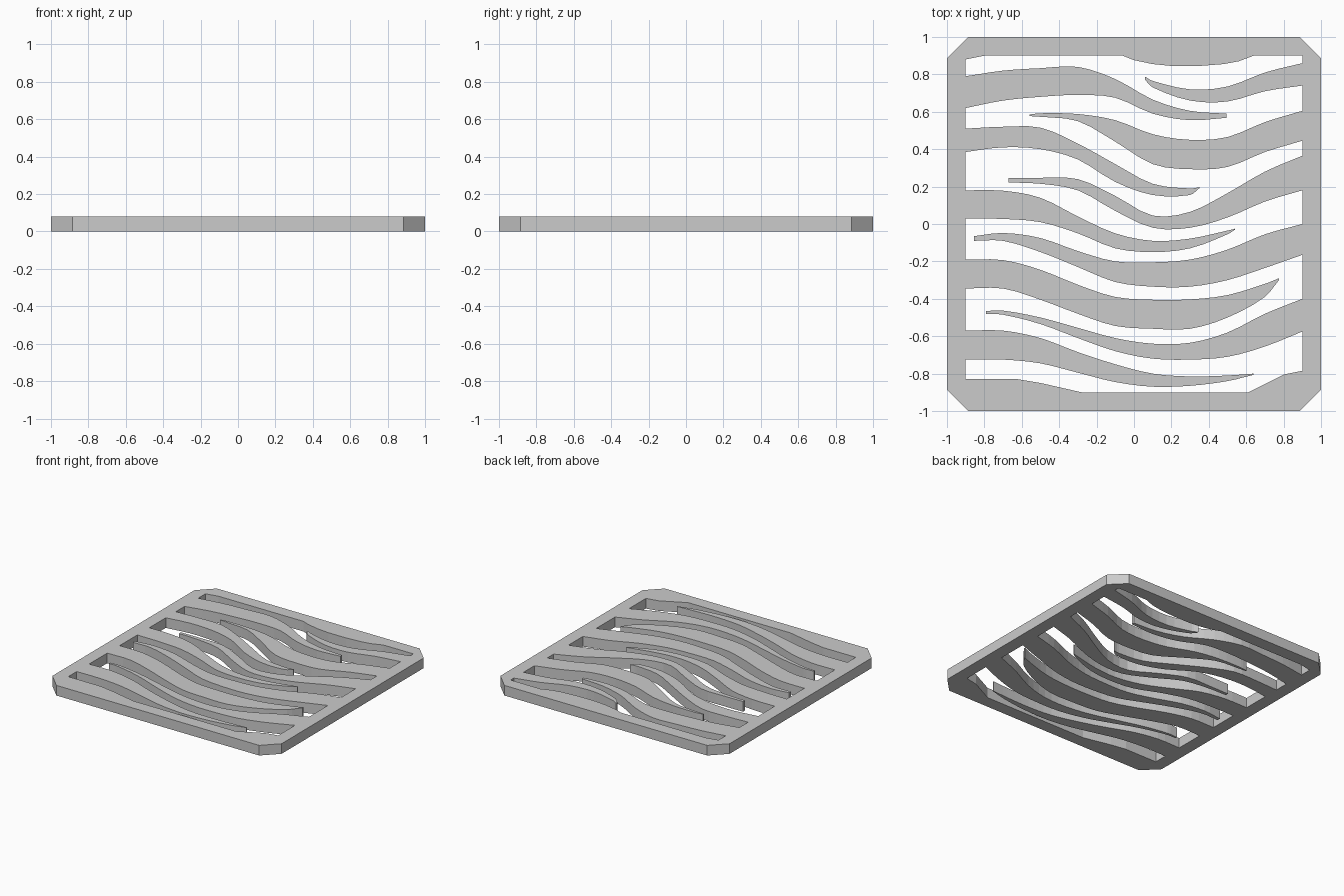
import bpy

THICK = 0.08   # panel thickness
EDGE = 0.9     # inner edge of the frame
STEP = 0.2     # spacing of the width stations along a slat


def smooth(pts, n=3):
    """Cubic interpolation through points ordered along x."""
    def slope(i):
        a, b = pts[max(i - 1, 0)], pts[min(i + 1, len(pts) - 1)]
        return (b[1] - a[1]) / (b[0] - a[0])
    out = []
    for i in range(len(pts) - 1):
        (x0, y0), (x1, y1) = pts[i], pts[i + 1]
        h = x1 - x0
        for k in range(n):
            t = k / n
            y = ((2*t**3 - 3*t**2 + 1) * y0 + (t**3 - 2*t**2 + t) * h * slope(i)
                 + (3*t**2 - 2*t**3) * y1 + (t**3 - t**2) * h * slope(i + 1))
            out.append((x0 + h * t, y))
    return out + [pts[-1]]


def slat(side, tip, upper, lower):
    """Outline of a slat rooted on one side wall, ending at tip (x, top, bottom)."""
    def edge(ys, tip_y):
        row = [(side * (EDGE - STEP * i), y) for i, y in enumerate(ys)]
        return smooth(row + [(tip[0], tip_y)])
    up, low = edge(upper, tip[1]), edge(lower, tip[2])
    # left slats run top edge first, right slats bottom edge first
    return up + low[::-1] if side < 0 else low + up[::-1]


hole = []
# slats rooted on the left wall, from back to front
hole += slat(-1, (.495, .59, .568), (.79, .82, .833, .84, .775, .665, .605),
             (.62, .66, .68, .69, .675, .59, .555))
hole += slat(-1, (.35, .197, .192), (.51, .52, .515, .43, .32, .215, .19),
             (.385, .41, .40, .345, .225, .155, .155))
hole += slat(-1, (.54, -.025, -.03), (.18, .178, .14, .04, -.05, -.09, -.078, -.035),
             (.03, .027, .01, -.05, -.13, -.15, -.13, -.055))
hole += slat(-1, (.775, -.29, -.30), (-.19, -.193, -.245, -.325, -.39, -.405, -.403, -.38, -.32),
             (-.345, -.345, -.405, -.48, -.545, -.56, -.56, -.5, -.39))
hole += slat(-1, (.64, -.80, -.806), (-.57, -.57, -.61, -.685, -.75, -.8, -.815, -.81),
             (-.725, -.725, -.745, -.795, -.845, -.87, -.865, -.84))
# front rail inner edge
hole += [(-.9, -.83), (-.62, -.83), (-.5, -.85), (-.28, -.9),
         (.61, -.9), (.7, -.855), (.8, -.805), (.9, -.785)]
# slats rooted on the right wall, from front to back
hole += slat(1, (-.79, -.465, -.48), (-.40, -.48, -.58, -.635, -.64, -.61, -.555, -.5, -.463),
             (-.575, -.655, -.71, -.725, -.72, -.68, -.61, -.535, -.485))
hole += slat(1, (-.855, -.065, -.09), (0, -.055, -.137, -.19, -.205, -.2, -.145, -.075, -.048),
             (-.165, -.235, -.3, -.335, -.335, -.31, -.23, -.15, -.09))
hole += slat(1, (-.67, .245, .222), (.365, .28, .165, .065, .045, .15, .24, .247),
             (.18, .12, .035, -.02, -.02, .07, .18, .215))
hole += slat(1, (-.56, .585, .577), (.605, .545, .465, .45, .48, .555, .588, .592),
             (.445, .385, .305, .293, .32, .44, .55, .573))
hole += slat(1, (.06, .787, .77), (.86, .81, .735, .72, .765),
             (.74, .71, .655, .66, .73))
# back rail inner edge
hole += [(.9, .9), (.64, .9), (.56, .87), (.48, .855), (.35, .845), (.2, .845),
         (.1, .855), (0, .876), (-.06, .9), (-.8, .9), (-.9, .88)]

# outer outline with cut corners
c = 0.885
outer = [(-1, -c), (-c, -1), (c, -1), (1, -c), (1, c), (c, 1), (-c, 1), (-1, c)]

# filled, extruded profile: frame and slats in one piece
curve = bpy.data.curves.new("slatted_panel", 'CURVE')
curve.dimensions = '2D'
curve.fill_mode = 'BOTH'
curve.extrude = THICK / 2
for loop in (outer, hole):
    s = curve.splines.new('POLY')
    s.points.add(len(loop) - 1)
    for p, (x, y) in zip(s.points, loop):
        p.co = (x, y, 0, 1)
    s.use_cyclic_u = True
    s.use_smooth = False

panel = bpy.data.objects.new("slatted_panel", curve)
panel.location.z = THICK / 2
bpy.context.collection.objects.link(panel)
bpy.context.view_layer.objects.active = panel
panel.select_set(True)
bpy.ops.object.convert(target='MESH')
bpy.ops.object.shade_flat()
